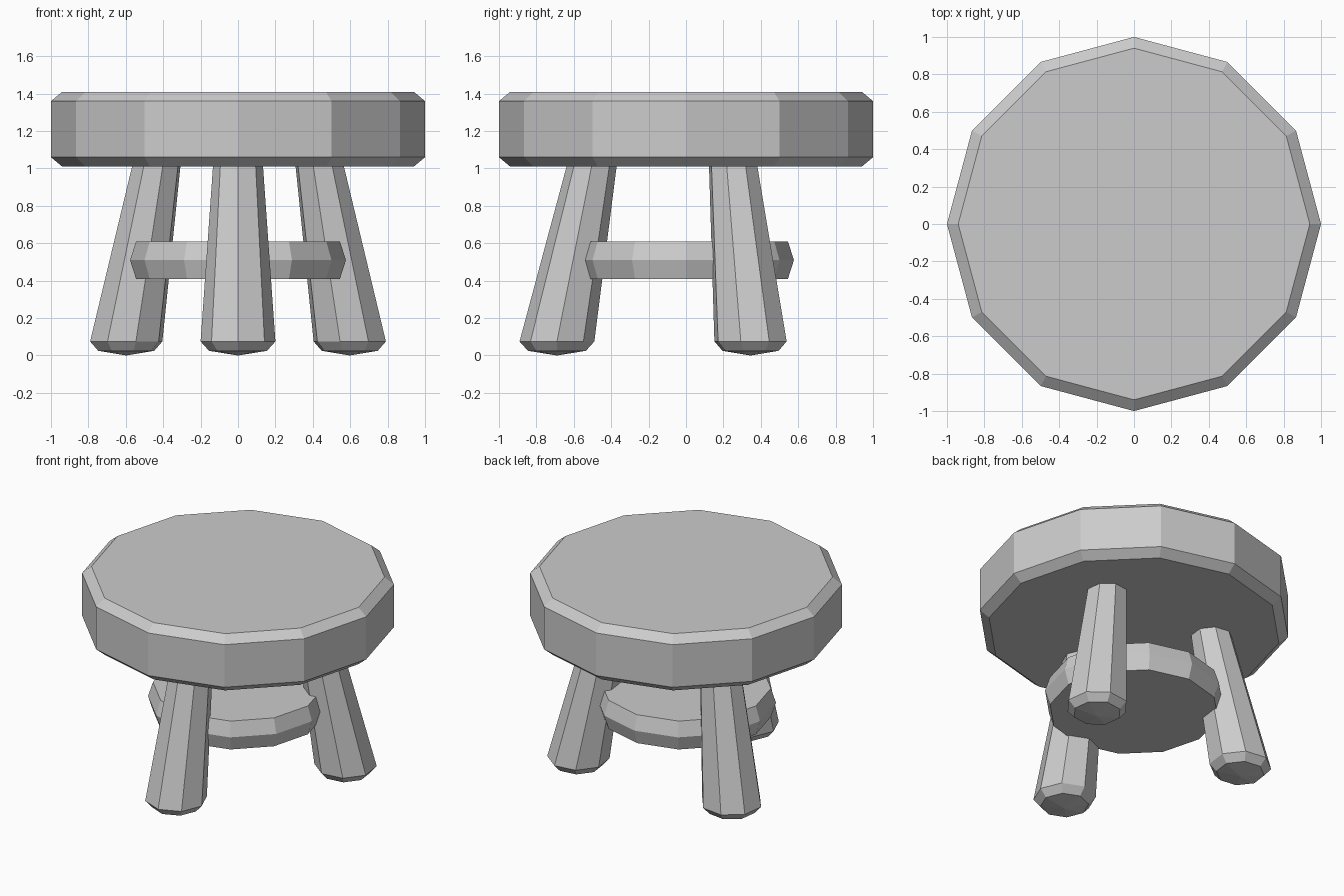
import bpy, bmesh
from math import sin, cos, pi, radians
from mathutils import Matrix

if "Cube" in bpy.data.objects:
    bpy.data.objects.remove(bpy.data.objects["Cube"])


def loft(name, sides, rings, spin=0.0):
    """Stack of regular polygons; each ring is (y offset, z, radius). Radius 0 makes a point."""
    bm = bmesh.new()
    rows = []
    for y, z, r in rings:
        count = 1 if r == 0 else sides
        rows.append([bm.verts.new((r * cos(2 * pi * i / sides),
                                   y + r * sin(2 * pi * i / sides), z))
                     for i in range(count)])
    for a, b in zip(rows, rows[1:]):
        for i in range(sides):
            j = (i + 1) % sides
            if len(a) == 1:
                bm.faces.new((a[0], b[j], b[i]))
            else:
                bm.faces.new((a[i], a[j], b[j], b[i]))
    if len(rows[0]) > 1:
        bm.faces.new(rows[0][::-1])
    bm.faces.new(rows[-1])
    bmesh.ops.transform(bm, matrix=Matrix.Rotation(spin, 4, 'Z'), verts=bm.verts)
    bmesh.ops.recalc_face_normals(bm, faces=bm.faces)
    mesh = bpy.data.meshes.new(name)
    bm.to_mesh(mesh)
    bm.free()
    obj = bpy.data.objects.new(name, mesh)
    bpy.context.collection.objects.link(obj)
    return obj


# Thick twelve-sided seat with chamfered rims
loft("seat", 12, [(0, 1.01, 0.94), (0, 1.06, 1.0), (0, 1.36, 1.0), (0, 1.41, 0.94)])

# Smaller brace disc between the legs
loft("brace_disc", 12, [(0, 0.41, 0.545), (0, 0.51, 0.577), (0, 0.61, 0.545)])

# Three splayed, tapered legs with slightly rounded feet
leg_rings = [(-0.69, 0.0, 0), (-0.69, 0.025, 0.155),
             (-0.69, 0.075, 0.2), (-0.497, 1.05, 0.131)]
for name, angle in (("front_leg", 0), ("back_right_leg", 120), ("back_left_leg", 240)):
    loft(name, 8, leg_rings, radians(angle))
